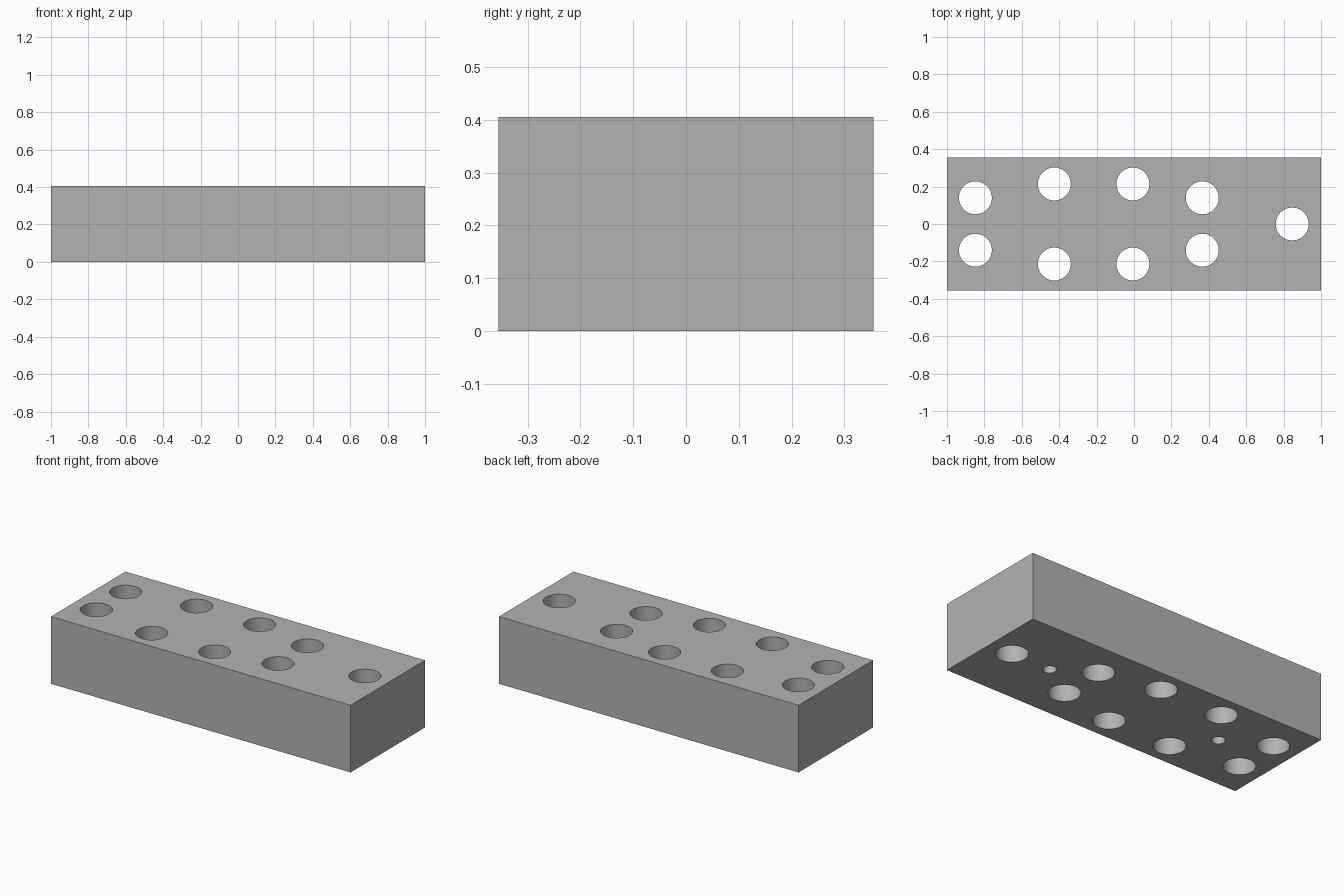
import bpy
import bmesh
from mathutils import Matrix

cube = bpy.data.objects.get("Cube")
if cube:
    bpy.data.objects.remove(cube, do_unlink=True)

LENGTH, WIDTH, HEIGHT = 2.0, 0.71, 0.405

# Material
grey = bpy.data.materials.new("plain grey")
grey.use_nodes = True
grey.diffuse_color = (0.45, 0.45, 0.45, 1)
grey.node_tree.nodes["Principled BSDF"].inputs["Base Color"].default_value = (0.45, 0.45, 0.45, 1)


def make_object(name, bm):
    mesh = bpy.data.meshes.new(name)
    bm.to_mesh(mesh)
    bm.free()
    mesh.materials.append(grey)
    obj = bpy.data.objects.new(name, mesh)
    bpy.context.collection.objects.link(obj)
    return obj


def add_drill(bm, x, y, radius, bottom, top):
    bmesh.ops.create_cone(bm, cap_ends=True, segments=64, radius1=radius, radius2=radius,
                          depth=top - bottom,
                          matrix=Matrix.Translation((x, y, (top + bottom) / 2)))


# Solid block
bm = bmesh.new()
bmesh.ops.create_cube(bm, size=1, matrix=Matrix.Translation((0, 0, HEIGHT / 2))
                      @ Matrix.Diagonal((LENGTH, WIDTH, HEIGHT, 1)))
block = make_object("drilled_block", bm)

# Through holes: one at the end, then mirrored pairs
bm = bmesh.new()
add_drill(bm, 0.846, 0, 0.088, -0.1, HEIGHT + 0.1)
for x, y in ((-0.848, 0.14), (-0.426, 0.214), (-0.006, 0.214), (0.365, 0.14)):
    for side in (-1, 1):
        add_drill(bm, x, side * y, 0.088, -0.1, HEIGHT + 0.1)

# Small blind holes in the underside
for side in (-1, 1):
    add_drill(bm, side * 0.585, 0, 0.037, -0.1, 0.2)
drills = make_object("hole_cutter", bm)
drills.hide_render = True

# Cut the holes and discard the cutter
cut = block.modifiers.new("holes", 'BOOLEAN')
cut.operation = 'DIFFERENCE'
cut.solver = 'EXACT'
cut.object = drills
bpy.ops.object.select_all(action='DESELECT')
block.select_set(True)
bpy.context.view_layer.objects.active = block
bpy.ops.object.modifier_apply(modifier=cut.name)
bpy.data.objects.remove(drills, do_unlink=True)

# Smooth hole walls, crisp edges
bpy.ops.object.shade_smooth_by_angle()
